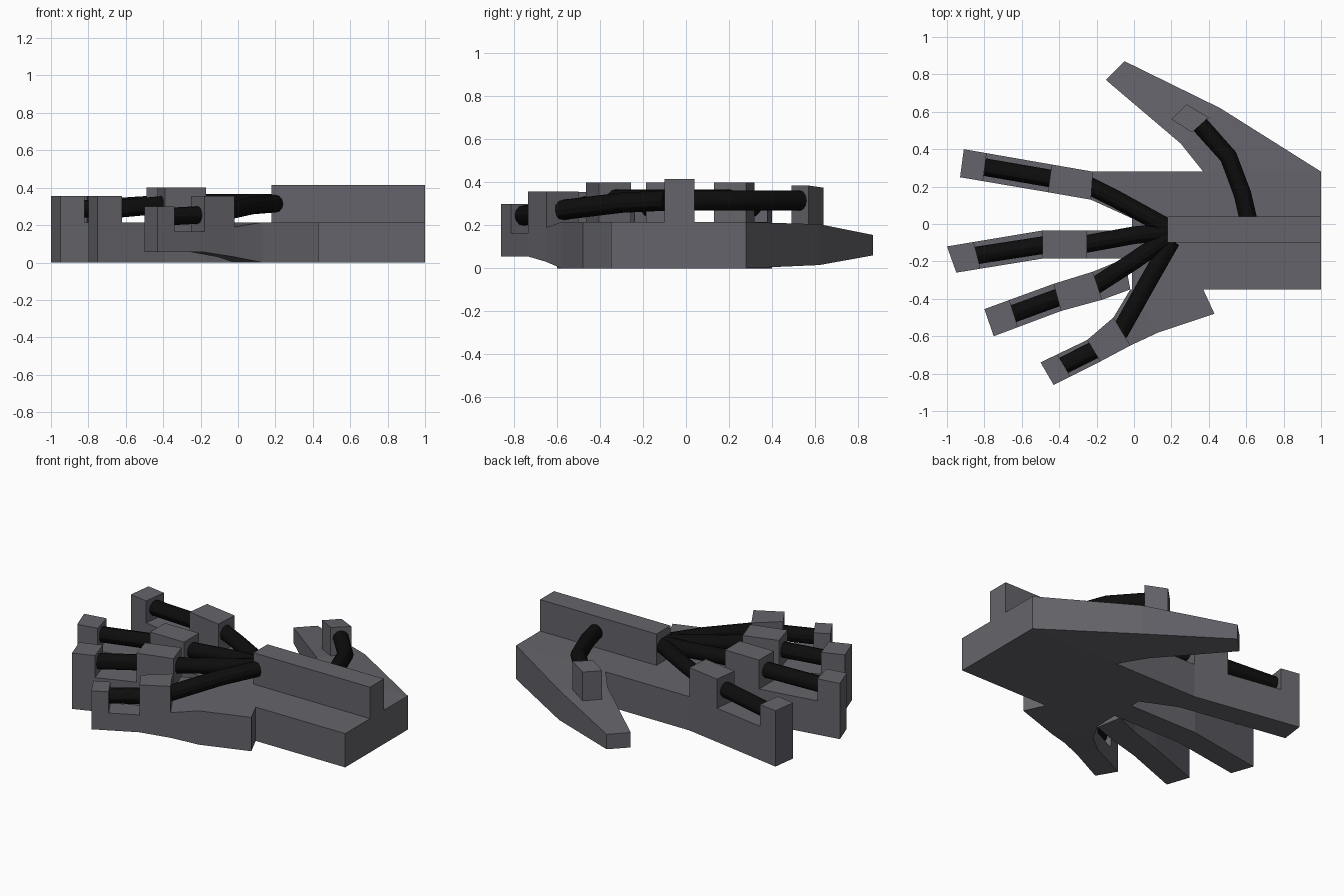
import bpy
import bmesh
from mathutils import Vector

default_cube = bpy.data.objects.get("Cube")
if default_cube:
    bpy.data.objects.remove(default_cube, do_unlink=True)


def make_material(name, color):
    material = bpy.data.materials.new(name)
    material.use_nodes = True
    material.diffuse_color = color
    material.node_tree.nodes["Principled BSDF"].inputs["Base Color"].default_value = color
    return material


grey = make_material("slate grey", (0.13, 0.127, 0.145, 1))
black = make_material("cable black", (0.004, 0.004, 0.004, 1))


def loft(name, stations):
    """Solid through stations; each is (side point, other side point, bottom, top)."""
    bm = bmesh.new()
    rings = []
    for a, b, low, high in stations:
        corners = [(*a, low), (*b, low), (*b, high), (*a, high)]
        rings.append([bm.verts.new(corner) for corner in corners])
    for ring, following in zip(rings, rings[1:]):
        for i in range(4):
            j = (i + 1) % 4
            bm.faces.new((ring[i], ring[j], following[j], following[i]))
    bm.faces.new(rings[0])
    bm.faces.new(rings[-1])
    bmesh.ops.recalc_face_normals(bm, faces=bm.faces)
    mesh = bpy.data.meshes.new(name)
    bm.to_mesh(mesh)
    bm.free()
    mesh.materials.append(grey)
    obj = bpy.data.objects.new(name, mesh)
    bpy.context.collection.objects.link(obj)
    return obj


def cable(name, points, radius=0.047):
    """Round black cable along a bent path."""
    curve = bpy.data.curves.new(name, "CURVE")
    curve.dimensions = "3D"
    curve.bevel_depth = radius
    curve.bevel_resolution = 4
    curve.use_fill_caps = True
    spline = curve.splines.new("POLY")
    spline.points.add(len(points) - 1)
    for point, position in zip(spline.points, points):
        point.co = (*position, 1)
    curve.materials.append(black)
    obj = bpy.data.objects.new(name, curve)
    bpy.context.collection.objects.link(obj)
    bpy.ops.object.select_all(action="DESELECT")
    bpy.context.view_layer.objects.active = obj
    obj.select_set(True)
    bpy.ops.object.convert(target="MESH")
    bpy.ops.object.shade_smooth_by_angle()


def blend(pair, other, amount):
    return [Vector(p).lerp(Vector(q), amount) for p, q in zip(pair, other)]


def middle(pair, height):
    return (*((Vector(pair[0]) + Vector(pair[1])) / 2), height)


def finger(name, tip, front, back, root, bend, socket, tip_top, knuckle_top,
           cable_z, tip_share, slab=(0, 0.215), back_slab=(0, 0.215)):
    """Flat finger with raised tip and knuckle blocks joined by cables."""
    inner = blend(tip, front, tip_share)
    loft(name + "_finger", [(*tip, *slab), (*front, *slab),
                            (*back, *back_slab), (*root, 0, 0.215)])
    floor = slab[1] - 0.02
    loft(name + "_tip_block", [(*tip, floor, tip_top), (*inner, floor, tip_top)])
    loft(name + "_knuckle_block", [(*front, floor, knuckle_top),
                                   (*back, floor, knuckle_top)])
    tip_z, knuckle_z, hand_z = cable_z
    cable(name + "_finger_cable", [middle(blend(inner, tip, 0.1), tip_z),
                                   middle(blend(front, back, 0.1), knuckle_z)])
    cable(name + "_hand_cable", [middle(blend(back, front, 0.1), hand_z),
                                 bend, socket])


# Palm, its lower flange and the raised forearm ridge
loft("palm", [((-0.01, -0.35), (-0.01, 0.28), 0, 0.215),
              ((1, -0.35), (1, 0.28), 0, 0.215)])
loft("palm_flange", [((-0.02, -0.35), (0.37, -0.35), 0, 0.215),
                     ((0.13, -0.58), (0.43, -0.48), 0, 0.215)])
loft("forearm_ridge", [((0.18, -0.1), (0.18, 0.04), 0.2, 0.415),
                       ((1, -0.1), (1, 0.04), 0.2, 0.415)])

# Four fingers
finger("index",
       tip=[(-0.91, 0.4), (-0.93, 0.25)], front=[(-0.44, 0.318), (-0.46, 0.17)],
       back=[(-0.22, 0.28), (-0.23, 0.13)], root=[(0, 0.28), (-0.01, 0.03)],
       bend=(-0.1, 0.135, 0.32), socket=(0.2, -0.03, 0.32),
       tip_top=0.355, knuckle_top=0.4, cable_z=(0.285, 0.31, 0.32), tip_share=0.26)
finger("middle",
       tip=[(-1, -0.12), (-0.95, -0.26)], front=[(-0.49, -0.035), (-0.49, -0.185)],
       back=[(-0.25, -0.035), (-0.25, -0.185)], root=[(0, -0.035), (0, -0.185)],
       bend=(0, -0.06, 0.32), socket=(0.2, -0.04, 0.32),
       tip_top=0.355, knuckle_top=0.4, cable_z=(0.285, 0.31, 0.32), tip_share=0.28)
finger("ring",
       tip=[(-0.8, -0.455), (-0.75, -0.6)], front=[(-0.43, -0.32), (-0.39, -0.465)],
       back=[(-0.22, -0.255), (-0.17, -0.405)], root=[(-0.05, -0.185), (-0.02, -0.35)],
       bend=(-0.02, -0.21, 0.32), socket=(0.2, -0.06, 0.32),
       tip_top=0.355, knuckle_top=0.4, cable_z=(0.285, 0.31, 0.32), tip_share=0.36)
finger("little",
       tip=[(-0.5, -0.74), (-0.43, -0.86)], front=[(-0.25, -0.62), (-0.18, -0.735)],
       back=[(-0.11, -0.5), (-0.02, -0.65)], root=[(-0.02, -0.35), (0.13, -0.58)],
       bend=(0.08, -0.3, 0.305), socket=(0.2, -0.09, 0.315),
       tip_top=0.3, knuckle_top=0.357, cable_z=(0.245, 0.255, 0.27), tip_share=0.36,
       slab=(0.055, 0.165), back_slab=(0.03, 0.19))

# Thumb with its block and cable
loft("thumb", [((1, 0.28), (0.37, 0.28), 0, 0.215),
               ((0.46, 0.62), (0.25, 0.43), 0.015, 0.205),
               ((-0.05, 0.87), (-0.15, 0.77), 0.06, 0.155)])
loft("thumb_block", [((0.31, 0.49), (0.4, 0.57), 0.17, 0.385),
                     ((0.2, 0.56), (0.28, 0.64), 0.15, 0.375)])
cable("thumb_cable", [(0.61, 0.03, 0.315), (0.58, 0.16, 0.315),
                      (0.505, 0.36, 0.315), (0.34, 0.545, 0.315)])
